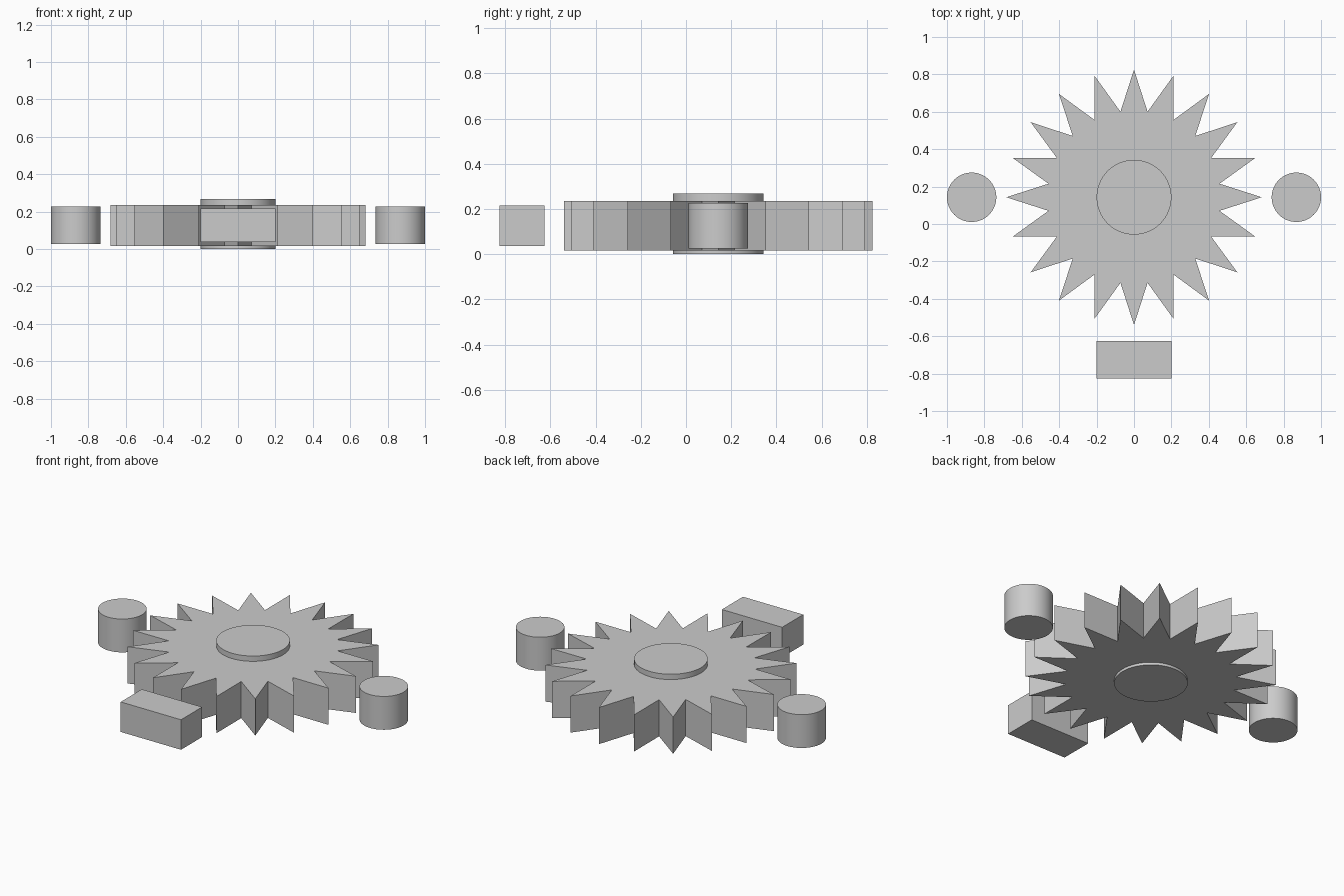
import bpy
import bmesh
from math import sin, cos, pi, radians

cube = bpy.data.objects.get("Cube")
if cube:
    bpy.data.objects.remove(cube, do_unlink=True)

# Single grey used on every part
GREY = (0.6, 0.6, 0.6, 1)
grey = bpy.data.materials.new("plain_grey")
grey.use_nodes = True
grey.diffuse_color = GREY
grey.node_tree.nodes["Principled BSDF"].inputs["Base Color"].default_value = GREY

CENTRE_Y = 0.143


def prism(name, outline, z0, z1, smooth=False):
    """Extrude a closed outline upward from z0 to z1."""
    bm = bmesh.new()
    base = bm.faces.new([bm.verts.new((x, y, z0)) for x, y in outline])
    top = bmesh.ops.extrude_face_region(bm, geom=[base])["geom"]
    verts = [v for v in top if isinstance(v, bmesh.types.BMVert)]
    bmesh.ops.translate(bm, verts=verts, vec=(0, 0, z1 - z0))
    bmesh.ops.recalc_face_normals(bm, faces=bm.faces)
    mesh = bpy.data.meshes.new(name)
    bm.to_mesh(mesh)
    bm.free()
    mesh.materials.append(grey)
    obj = bpy.data.objects.new(name, mesh)
    bpy.context.collection.objects.link(obj)
    if smooth:
        bpy.ops.object.select_all(action="DESELECT")
        obj.select_set(True)
        bpy.context.view_layer.objects.active = obj
        bpy.ops.object.shade_smooth_by_angle(angle=radians(30))
    return obj


def ring(cx, radii, count):
    """Points around a circle, cycling through the given radii."""
    pts = []
    for i in range(count):
        a = pi / 2 + 2 * pi * i / count
        r = radii[i % len(radii)]
        pts.append((cx + r * cos(a), CENTRE_Y + r * sin(a)))
    return pts


# Toothed wheel with twenty pointed teeth
prism("toothed_wheel", ring(0, (0.683, 0.463), 40), 0.016, 0.236)

# Hub passing through the wheel
prism("hub", ring(0, (0.2,), 64), 0, 0.268, smooth=True)

# Side rollers
for side, x in (("left", 0.868), ("right", -0.868)):
    prism(side + "_roller", ring(x, (0.132,), 64), 0.026, 0.226, smooth=True)

# Front block
block = [(-0.2, -0.826), (0.2, -0.826), (0.2, -0.626), (-0.2, -0.626)]
prism("front_block", block, 0.036, 0.216)
